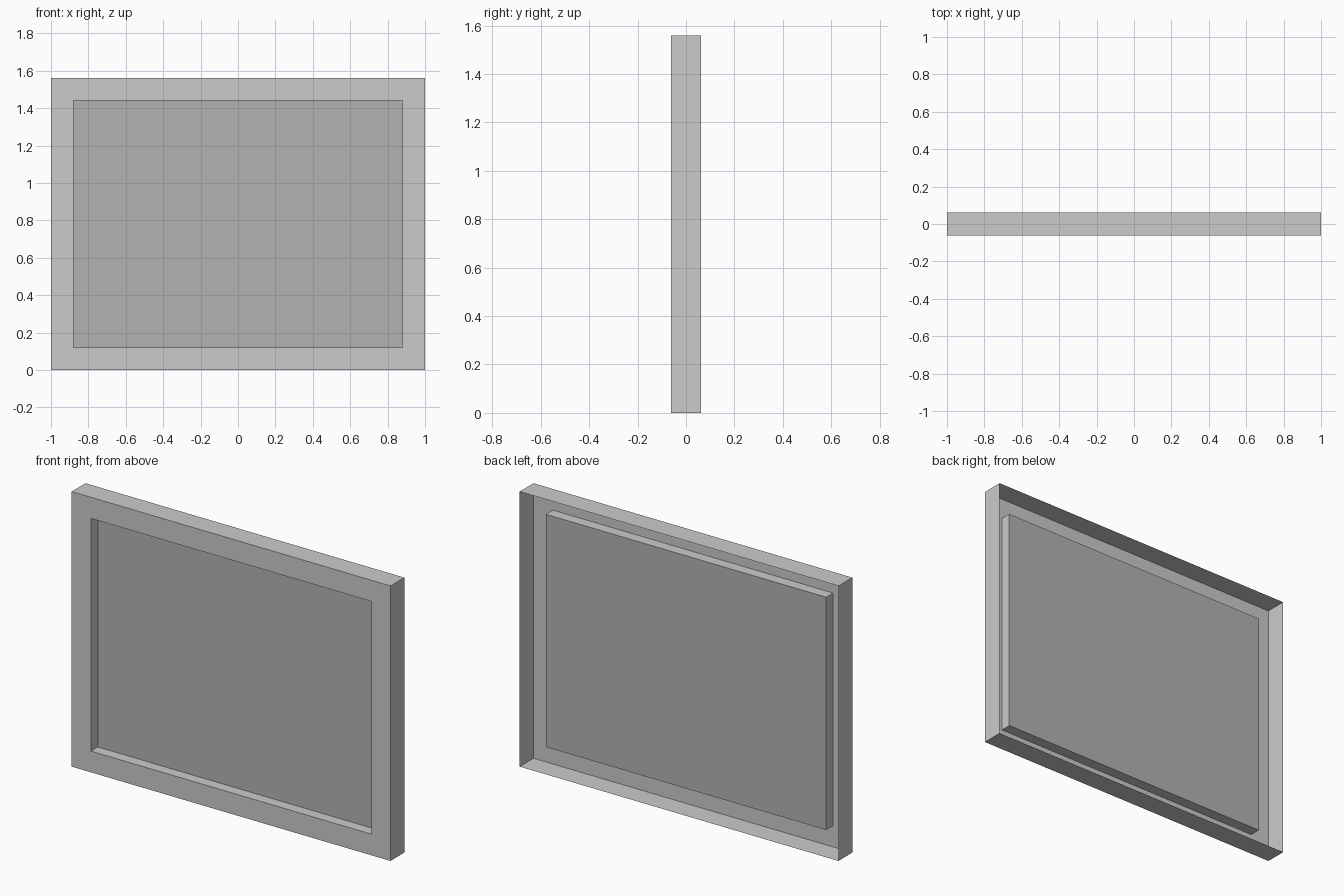
import bpy, bmesh

if "Cube" in bpy.data.objects:
    bpy.data.objects.remove(bpy.data.objects["Cube"])

W, H, D = 2.0, 1.56, 0.124   # outer size
BORDER = 0.12                # width of the front border
Y_FRONT, Y_BACK, Y_PANEL = -D / 2, D / 2, 0.0


def ring(bm, inset, y):
    x, z0, z1 = W / 2 - inset, inset, H - inset
    return [bm.verts.new(p) for p in
            ((-x, y, z0), (x, y, z0), (x, y, z1), (-x, y, z1))]


def finish(bm, name):
    mesh = bpy.data.meshes.new(name)
    bm.to_mesh(mesh)
    bm.free()
    obj = bpy.data.objects.new(name, mesh)
    bpy.context.collection.objects.link(obj)
    return obj


# Frame: thin open-backed shell of outer walls, front border and recess walls
bm = bmesh.new()
rings = [ring(bm, 0, Y_BACK), ring(bm, 0, Y_FRONT),
         ring(bm, BORDER, Y_FRONT), ring(bm, BORDER, Y_PANEL)]
for a, b in zip(rings, rings[1:]):
    for i in range(4):
        j = (i + 1) % 4
        bm.faces.new((a[i], a[j], b[j], b[i]))
finish(bm, "frame")

# Panel: flat darker sheet closing the recess
bm = bmesh.new()
bm.faces.new(ring(bm, BORDER, Y_PANEL))
panel = finish(bm, "recessed_panel")
mat = bpy.data.materials.new("dark_grey")
mat.diffuse_color = (0.45, 0.45, 0.45, 1)
mat.use_nodes = True
mat.node_tree.nodes["Principled BSDF"].inputs["Base Color"].default_value = mat.diffuse_color
panel.data.materials.append(mat)
